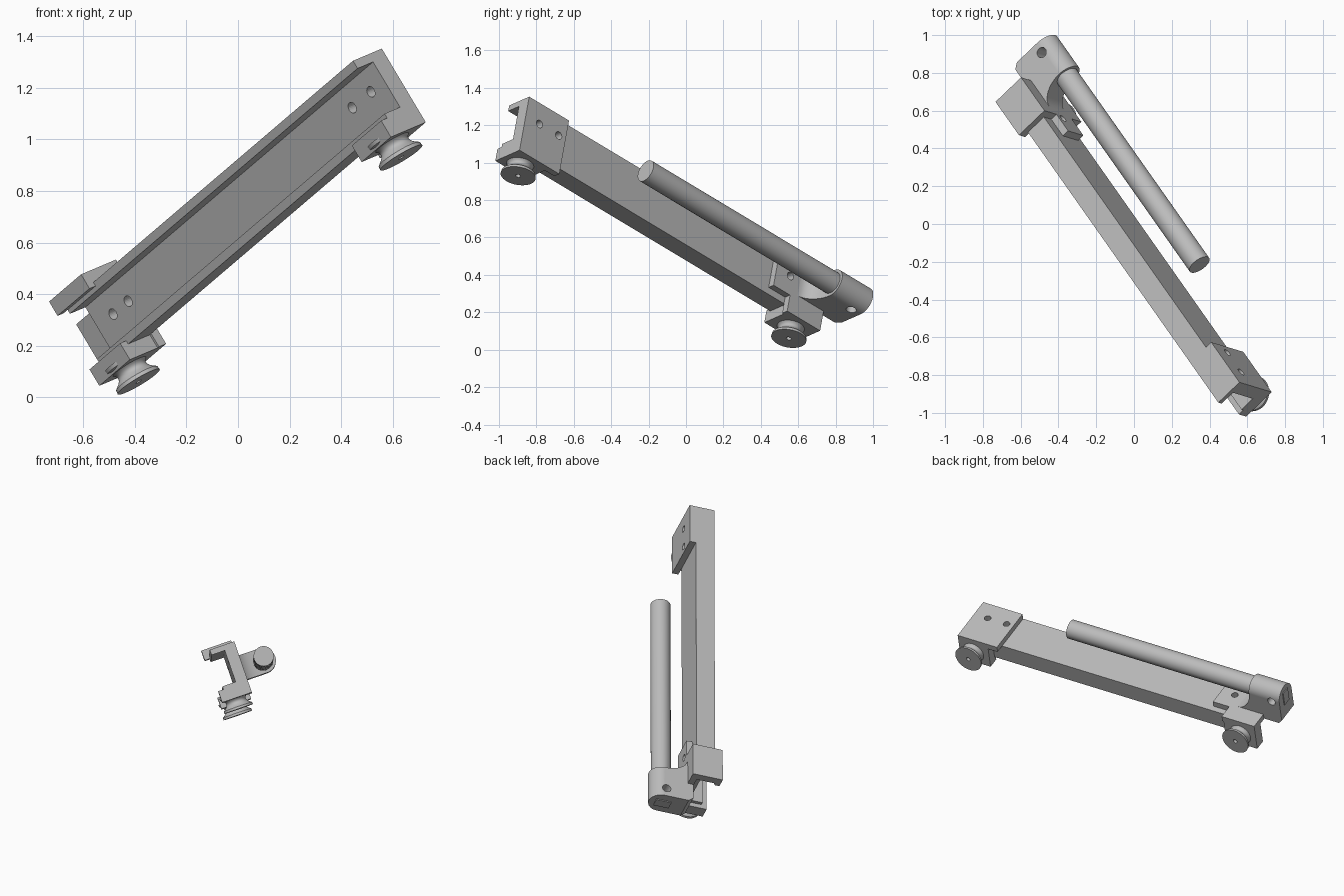
import bpy, bmesh, math
from mathutils import Matrix, Vector

cube = bpy.data.objects.get("Cube")
if cube:
    bpy.data.objects.remove(cube, do_unlink=True)

grey = bpy.data.materials.new("light grey")
grey.use_nodes = True
grey.diffuse_color = (0.5, 0.5, 0.5, 1)
grey.node_tree.nodes["Principled BSDF"].inputs["Base Color"].default_value = (0.5, 0.5, 0.5, 1)

# Assembly frame: S runs along the rail, A through its thickness, B up its height
S = Vector((0.517, -0.734, 0.441)).normalized()
side = Vector((-S.y, S.x, 0)).normalized()
if side.x < 0:
    side.negate()
up = S.cross(side)
tilt = math.radians(19)
A = side * math.cos(tilt) + up * math.sin(tilt)
B = S.cross(A)
FRAME = Matrix((S, A, B)).transposed().to_4x4()
parts = []


def make(name, bm, smooth=False):
    bmesh.ops.recalc_face_normals(bm, faces=bm.faces[:])
    mesh = bpy.data.meshes.new(name)
    bm.to_mesh(mesh)
    bm.free()
    mesh.materials.append(grey)
    obj = bpy.data.objects.new(name, mesh)
    bpy.context.collection.objects.link(obj)
    parts.append((obj, smooth))
    return obj


def box(name, s, a, b):
    bm = bmesh.new()
    bmesh.ops.create_cube(bm, size=1)
    for v in bm.verts:
        v.co = [lo + (hi - lo) * (c + 0.5) for c, (lo, hi) in zip(v.co, (s, a, b))]
    return make(name, bm)


def prism(name, points, depth, smooth=False):
    """Extrude a closed outline by a vector."""
    bm = bmesh.new()
    face = bm.faces.new([bm.verts.new(p) for p in points])
    moved = bmesh.ops.extrude_face_region(bm, geom=[face])["geom"]
    bmesh.ops.translate(bm, vec=depth, verts=[v for v in moved if isinstance(v, bmesh.types.BMVert)])
    if face.is_valid and not any(len(e.link_faces) < 2 for e in face.edges):
        pass
    elif not face.is_valid:
        bmesh.ops.holes_fill(bm, edges=bm.edges[:])
    return make(name, bm, smooth)


def turned(name, profile, place, sides=48):
    """Lathe a (radius, height) outline around local z, then place it."""
    bm = bmesh.new()
    rings = [[bm.verts.new((r * math.cos(i * math.tau / sides), r * math.sin(i * math.tau / sides), h))
              for i in range(sides)] for r, h in profile]
    for low, high in zip(rings, rings[1:]):
        for i in range(sides):
            j = (i + 1) % sides
            bm.faces.new((low[i], low[j], high[j], high[i]))
    bm.faces.new(rings[0])
    bm.faces.new(rings[-1])
    bm.transform(place)
    return make(name, bm, True)


def rod(name, radius, s, a, b):
    place = Matrix.Translation((s[0], a, b)) @ Matrix.Rotation(math.pi / 2, 4, 'Y')
    return turned(name, [(radius, 0), (radius, s[1] - s[0])], place)


def drill(targets, radius, start, axis, length):
    """Cut a round hole through every target."""
    place = Matrix.Translation(start)
    if axis == 'A':
        place = place @ Matrix.Rotation(-math.pi / 2, 4, 'X')
    cutter = turned("hole_cutter", [(radius, 0), (radius, length)], place, 24)
    parts.pop()
    cutter.hide_render = True
    for obj in targets:
        bpy.context.view_layer.objects.active = obj
        mod = obj.modifiers.new("hole", 'BOOLEAN')
        mod.operation, mod.solver, mod.object = 'DIFFERENCE', 'EXACT', cutter
        bpy.ops.object.modifier_apply(modifier=mod.name)
    bpy.data.objects.remove(cutter, do_unlink=True)


# Channel rail, open towards the front
A0, A1, B0, B1, WALL = 0.064, 0.186, 0.46, 0.737, 0.035
outline = [(A0, B0), (A1, B0), (A1, B1), (A0, B1), (A0, B1 - WALL),
           (A1 - WALL, B1 - WALL), (A1 - WALL, B0 + WALL), (A0, B0 + WALL)]
rail = prism("channel_rail", [(-0.66, a, b) for a, b in outline], (2.16, 0, 0))

# End brackets: back plates, top cap and roller blocks
A2 = 0.226
upper_plate = box("upper_back_plate", (1.21, 1.5), (A1, A2), (0.40, B1))
lower_plate = box("lower_back_plate", (-0.69, -0.33), (A1, A2), (0.50, 0.66))
box("lower_cap_wall", (-0.69, -0.45), (A1, A2), (0.40, 0.785))
box("lower_cap", (-0.69, -0.45), (0.03, A2), (B1, 0.785))
box("lower_cap_lip", (-0.69, -0.45), (0.03, A0), (0.72, 0.785))
wall = parts[-3][0]

for name, s0, s1, sp in (("upper", 1.28, 1.5, 1.396), ("lower", -0.69, -0.46, -0.576)):
    box(name + "_roller_block", (s0, s1), (0.03, A2), (0.40, 0.475))
    # Grooved roller with a concave rim
    groove = [(0.093 - 0.03 * math.sin(math.pi * i / 10), 0.015 + 0.07 * i / 10) for i in range(11)]
    profile = [(0.095, 0)] + groove + [(0.095, 0.10)]
    roller = turned(name + "_roller", profile, Matrix.Translation((sp, 0.115, 0.33)))
    drill([roller], 0.014, (sp, 0.115, 0.30), 'B', 0.06)

# Screw holes
for s in (1.40, 1.26):
    drill([rail, upper_plate], 0.022, (s, 0.1, 0.617), 'A', 0.2)
for s in (-0.43, -0.544):
    drill([rail, lower_plate, wall], 0.022, (s, 0.1, 0.61), 'A', 0.2)

# Handle rod in its collar
RA, RB, RC = 0.376, 0.603, 0.08
handle = rod("handle_rod", 0.063, (-0.75, 0.759), RA, RB)
collar = rod("collar", RC, (-0.825, -0.60), RA, RB)

# Web joining collar and bracket, with a rounded inner corner
fillet = [(-0.50 - 0.10 * math.sin(t), RA - 0.15 * math.cos(t), RB - RC)
          for t in (math.pi / 2 * i / 10 for i in range(11))]
web_outline = fillet + [(-0.825, RA, RB - RC), (-0.825, 0.22, RB - RC),
                        (-0.80, 0.19, RB - RC), (-0.50, 0.19, RB - RC)]
web = prism("collar_web", web_outline, (0, 0, 2 * RC), True)

# Clamp hole and end pad
drill([collar, web, handle], 0.028, (-0.765, 0.365, 0.45), 'B', 0.3)
box("collar_end_pad", (-0.831, -0.82), (RA - 0.06, RA + 0.04), (RB - 0.03, RB + 0.03))

# Turn the assembly into its standing pose and set shading
for obj, smooth in parts:
    obj.data.transform(FRAME)
    if smooth:
        bpy.ops.object.select_all(action='DESELECT')
        obj.select_set(True)
        bpy.context.view_layer.objects.active = obj
        bpy.ops.object.shade_smooth_by_angle(angle=math.radians(35))
